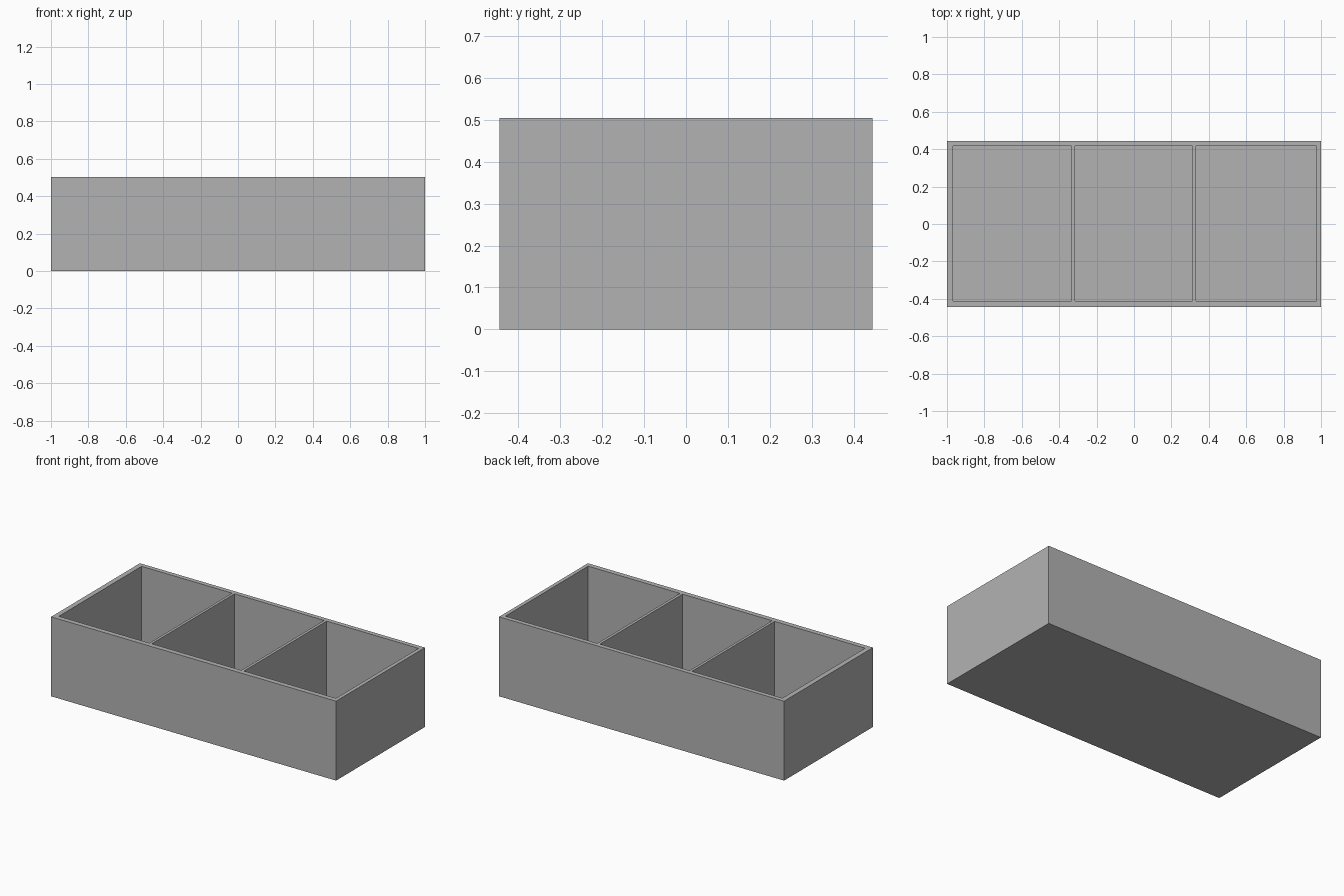
import bpy
import bmesh
from mathutils import Vector

cube = bpy.data.objects.get("Cube")
if cube:
    bpy.data.objects.remove(cube, do_unlink=True)

HALF_X, HALF_Y, HEIGHT, FLOOR = 1.0, 0.445, 0.504, 0.03
COMPARTMENTS = [(-0.968, -0.333), (-0.316, 0.313), (0.331, 0.976)]
FRONT, BACK = -0.413, 0.416

# Plain grey material
grey = bpy.data.materials.new("plain_grey")
grey.use_nodes = True
colour = (0.45, 0.45, 0.45, 1)
grey.diffuse_color = colour
grey.node_tree.nodes["Principled BSDF"].inputs["Base Color"].default_value = colour

# Solid outer block
bm = bmesh.new()
bmesh.ops.create_cube(bm, size=1)
bmesh.ops.scale(bm, vec=(2 * HALF_X, 2 * HALF_Y, HEIGHT), verts=bm.verts)
bmesh.ops.translate(bm, vec=(0, 0, HEIGHT / 2), verts=bm.verts)


def top_faces():
    bm.normal_update()
    return [f for f in bm.faces if f.normal.z > 0.9]


def cut_top(point, normal):
    faces = top_faces()
    edges = {e for f in faces for e in f.edges}
    verts = {v for f in faces for v in f.verts}
    bmesh.ops.bisect_plane(bm, geom=faces + list(edges) + list(verts),
                           plane_co=point, plane_no=normal)


# Mark the compartment openings on the top
for pair in COMPARTMENTS:
    for x in pair:
        cut_top(Vector((x, 0, 0)), Vector((1, 0, 0)))
for y in (FRONT, BACK):
    cut_top(Vector((0, y, 0)), Vector((0, 1, 0)))


def is_opening(face):
    c = face.calc_center_median()
    return FRONT < c.y < BACK and any(a < c.x < b for a, b in COMPARTMENTS)


# Sink the compartments, leaving the floor, rim and dividers
openings = [f for f in top_faces() if is_opening(f)]
sunk = bmesh.ops.extrude_discrete_faces(bm, faces=openings)["faces"]
bmesh.ops.translate(bm, vec=(0, 0, FLOOR - HEIGHT),
                    verts=list({v for f in sunk for v in f.verts}))
bmesh.ops.recalc_face_normals(bm, faces=bm.faces)

mesh = bpy.data.meshes.new("divided_tray")
bm.to_mesh(mesh)
bm.free()
mesh.materials.append(grey)
tray = bpy.data.objects.new("divided_tray", mesh)
bpy.context.collection.objects.link(tray)
